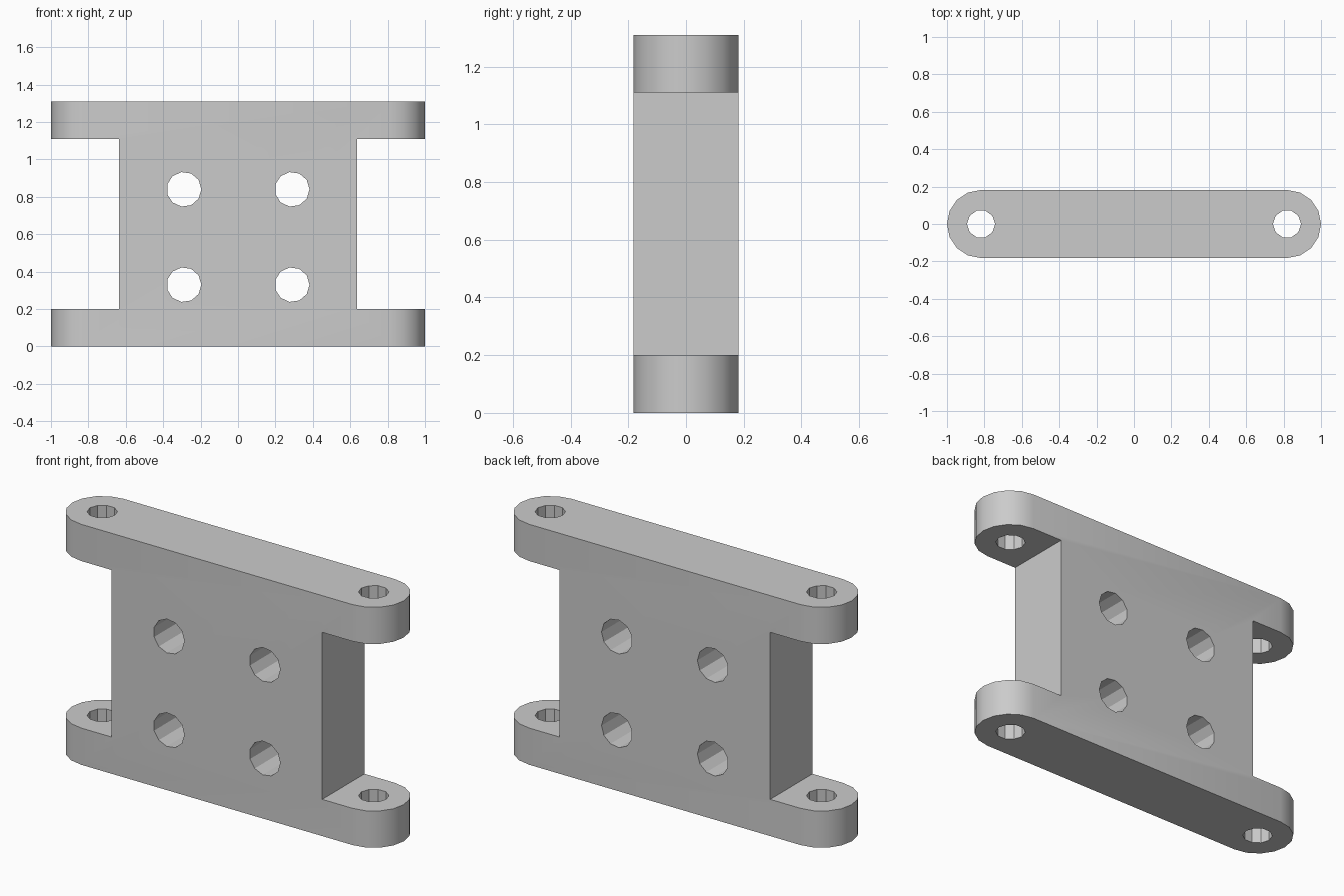
import bpy
import bmesh
from math import pi, cos, sin, radians
from mathutils import Matrix, Vector

default = bpy.data.objects.get("Cube")
if default:
    bpy.data.objects.remove(default, do_unlink=True)

HEIGHT = 1.31        # overall height
ARM = 0.2            # thickness of each arm
RADIUS = 0.182       # half depth, and radius of the rounded ends
END_X = 1 - RADIUS   # centre of the rounded ends
WEB_X = 0.635        # half width of the web between the arms
END_SIDES = 16

grey = bpy.data.materials.new("plain_grey")
grey.use_nodes = True
colour = (0.6, 0.6, 0.6, 1)
grey.diffuse_color = colour
grey.node_tree.nodes["Principled BSDF"].inputs["Base Color"].default_value = colour


def make_object(name, bm):
    bmesh.ops.recalc_face_normals(bm, faces=bm.faces)
    mesh = bpy.data.meshes.new(name)
    bm.to_mesh(mesh)
    bm.free()
    mesh.materials.append(grey)
    obj = bpy.data.objects.new(name, mesh)
    bpy.context.collection.objects.link(obj)
    return obj


def prism(name, outline, z0, z1, matrix=Matrix()):
    """Extrude a flat outline from z0 to z1, then place it."""
    bm = bmesh.new()
    face = bm.faces.new([bm.verts.new((x, y, z0)) for x, y in outline])
    ext = bmesh.ops.extrude_face_region(bm, geom=[face])
    verts = [g for g in ext["geom"] if isinstance(g, bmesh.types.BMVert)]
    bmesh.ops.translate(bm, verts=verts, vec=(0, 0, z1 - z0))
    bm.transform(matrix)
    return make_object(name, bm)


def circle(radius, sides):
    return [(radius * cos(2 * pi * i / sides), radius * sin(2 * pi * i / sides))
            for i in range(sides)]


def cut(target, cutter):
    cutter.hide_render = True
    mod = target.modifiers.new("cut", 'BOOLEAN')
    mod.operation = 'DIFFERENCE'
    mod.solver = 'EXACT'
    mod.object = cutter
    bpy.context.view_layer.objects.active = target
    bpy.ops.object.modifier_apply(modifier=mod.name)
    bpy.data.objects.remove(cutter, do_unlink=True)


# Body: a bar with rounded ends, extruded to full height
half = END_SIDES // 2
outline = []
for side, start in ((1, -pi / 2), (-1, pi / 2)):
    for i in range(half + 1):
        a = start + pi * i / half
        outline.append((side * END_X + RADIUS * cos(a), RADIUS * sin(a)))
body = prism("bracket_body", outline, 0, HEIGHT)

for side in (-1, 1):
    # Side notch that leaves an upper and a lower arm
    box = [(side * x, y) for x, y in
           ((WEB_X, -0.4), (1.2, -0.4), (1.2, 0.4), (WEB_X, 0.4))]
    cut(body, prism("notch_cutter", box, ARM, HEIGHT - ARM))

    # Vertical pin hole through both arms
    place = Matrix.Translation((side * 0.818, 0, 0))
    cut(body, prism("pin_hole_cutter", circle(0.075, 10), -0.1, HEIGHT + 0.1, place))

    # Screw holes through the web, front to back
    for z in (0.33, 0.84):
        place = (Matrix.Translation((side * 0.289, 0, z))
                 @ Matrix.Rotation(radians(90), 4, 'X'))
        cut(body, prism("screw_hole_cutter", circle(0.093, 11), -0.4, 0.4, place))

# Rounded ends shade smooth, holes and corners stay faceted
bpy.ops.object.select_all(action='DESELECT')
body.select_set(True)
bpy.context.view_layer.objects.active = body
bpy.ops.object.shade_smooth_by_angle(angle=radians(28))
